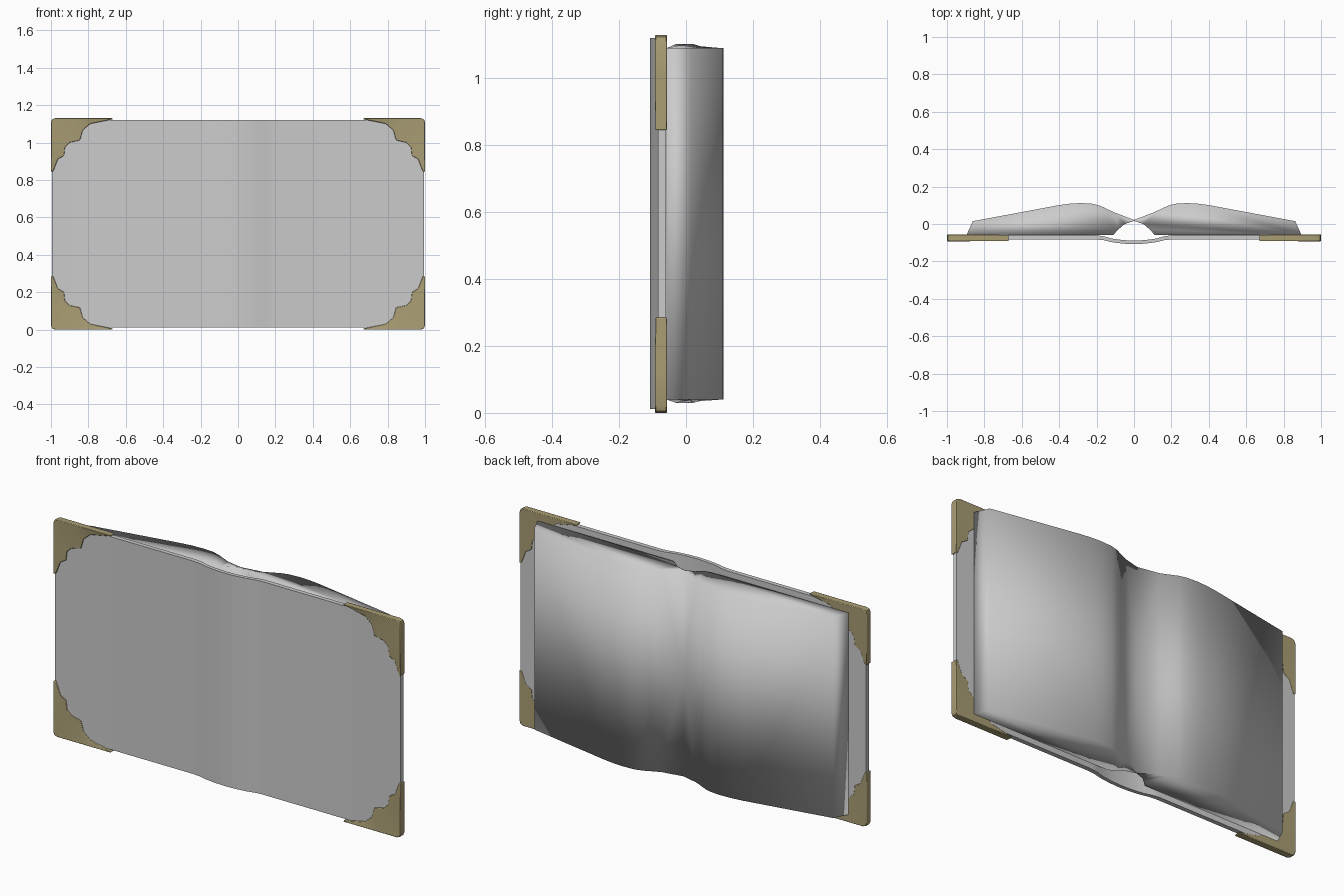
import bpy, bmesh, math

cube = bpy.data.objects.get("Cube")
if cube:
    bpy.data.objects.remove(cube, do_unlink=True)


def material(name, rgb):
    m = bpy.data.materials.new(name)
    m.use_nodes = True
    m.diffuse_color = (*rgb, 1)
    m.node_tree.nodes["Principled BSDF"].inputs["Base Color"].default_value = (*rgb, 1)
    return m


GREY = material("light grey", (0.6, 0.6, 0.6))
BRASS = material("dull brass", (0.40, 0.34, 0.175))


def finish(bm, name, mat):
    bmesh.ops.recalc_face_normals(bm, faces=bm.faces[:])
    mesh = bpy.data.meshes.new(name)
    bm.to_mesh(mesh)
    bm.free()
    mesh.materials.append(mat)
    ob = bpy.data.objects.new(name, mesh)
    bpy.context.collection.objects.link(ob)
    return ob


def smooth(ob, degrees):
    bpy.ops.object.select_all(action="DESELECT")
    ob.select_set(True)
    bpy.context.view_layer.objects.active = ob
    bpy.ops.object.shade_smooth_by_angle(angle=math.radians(degrees))


# Cover: two flat boards joined by a bowed spine, one extruded profile
half = [(0.995, -0.083, -0.06), (0.2, -0.083, -0.06), (0.16, -0.087, -0.066),
        (0.12, -0.097, -0.078), (0.06, -0.105, -0.086)]
middle = [(0, -0.108, -0.089)]
stations = half + middle + [(-x, f, b) for x, f, b in reversed(half)]
bm = bmesh.new()
loops = []
for z in (0.012, 1.12):
    front = [bm.verts.new((x, f, z)) for x, f, b in stations]
    back = [bm.verts.new((x, b, z)) for x, f, b in stations]
    for i in range(len(stations) - 1):
        bm.faces.new((front[i], front[i + 1], back[i + 1], back[i]))
    loops.append(front + back[::-1])
low, high = loops
for i in range(len(low)):
    j = (i + 1) % len(low)
    bm.faces.new((low[i], low[j], high[j], high[i]))
smooth(finish(bm, "cover", GREY), 35)

# Pages: half of the open block, from the valley over the hump to the arch below
outline = [(0, 0.022), (0.1, 0.06), (0.14, 0.078), (0.18, 0.097), (0.22, 0.108),
           (0.28, 0.112), (0.34, 0.109), (0.4, 0.101), (0.862, 0.015),
           (0.895, -0.058), (0.11, -0.058), (0.085, -0.03), (0.05, 0), (0, 0.016)]
FORE_EDGE = (8, 9)
bm = bmesh.new()


def page_ring(z, outward):
    return [bm.verts.new((x, y, z + (outward if x < 0.09 else 0))) for x, y in outline]


bottom, top = page_ring(0.04, -0.01), page_ring(1.09, 0.012)
valley = bm.verts.new((0, 0.022, 0.565))
bm.faces.new(bottom)
bm.faces.new(top[::-1])
# The valley folds fan out from its middle
bm.faces.new((bottom[0], bottom[1], valley))
bm.faces.new((valley, bottom[1], top[1]))
bm.faces.new((valley, top[1], top[0]))
for i in range(1, len(outline) - 1):
    bm.faces.new((bottom[i], bottom[i + 1], top[i + 1], top[i]))
for f in bm.faces:
    f.smooth = True
for i in FORE_EDGE:
    bm.edges.get((bottom[i], top[i])).smooth = False
pages = finish(bm, "pages", GREY)
mirror = pages.modifiers.new("other half", "MIRROR")
mirror.merge_threshold = 0.0005

# Corner guards: scalloped inner edge lofted to a rounded outer corner
scallop = [(0.33, 0.006), (0.21, 0.03), (0.17, 0.064), (0.155, 0.118), (0.10, 0.13),
           (0.075, 0.155), (0.07, 0.2), (0.037, 0.22), (0.012, 0.285)]
rim = [(0.33, 0), (0.21, 0), (0.12, 0), (0.022, 0), (0.006, 0.006),
       (0, 0.022), (0, 0.12), (0, 0.2), (0, 0.285)]


def corner_guard(name, side, upper):
    bm = bmesh.new()

    def row(points, y):
        return [bm.verts.new((side * (1 - u), y, 1.13 - v if upper else v))
                for u, v in points]

    rows = [row(rim, -0.0925), row(scallop, -0.0865), row(scallop, -0.0585), row(rim, -0.057)]
    for a, b in zip(rows, rows[1:] + rows[:1]):
        for i in range(len(rim) - 1):
            bm.faces.new((a[i], a[i + 1], b[i + 1], b[i]))
    for end in (0, -1):
        bm.faces.new([r[end] for r in rows])
    ob = finish(bm, name, BRASS)
    bevel = ob.modifiers.new("soft edges", "BEVEL")
    bevel.width = 0.004
    bevel.segments = 2
    bevel.limit_method = "ANGLE"
    bevel.angle_limit = math.radians(50)
    smooth(ob, 40)


for side, side_name in ((1, "left"), (-1, "right")):
    for upper, level in ((True, "upper"), (False, "lower")):
        corner_guard(f"{level}_{side_name}_corner_guard", side, upper)
